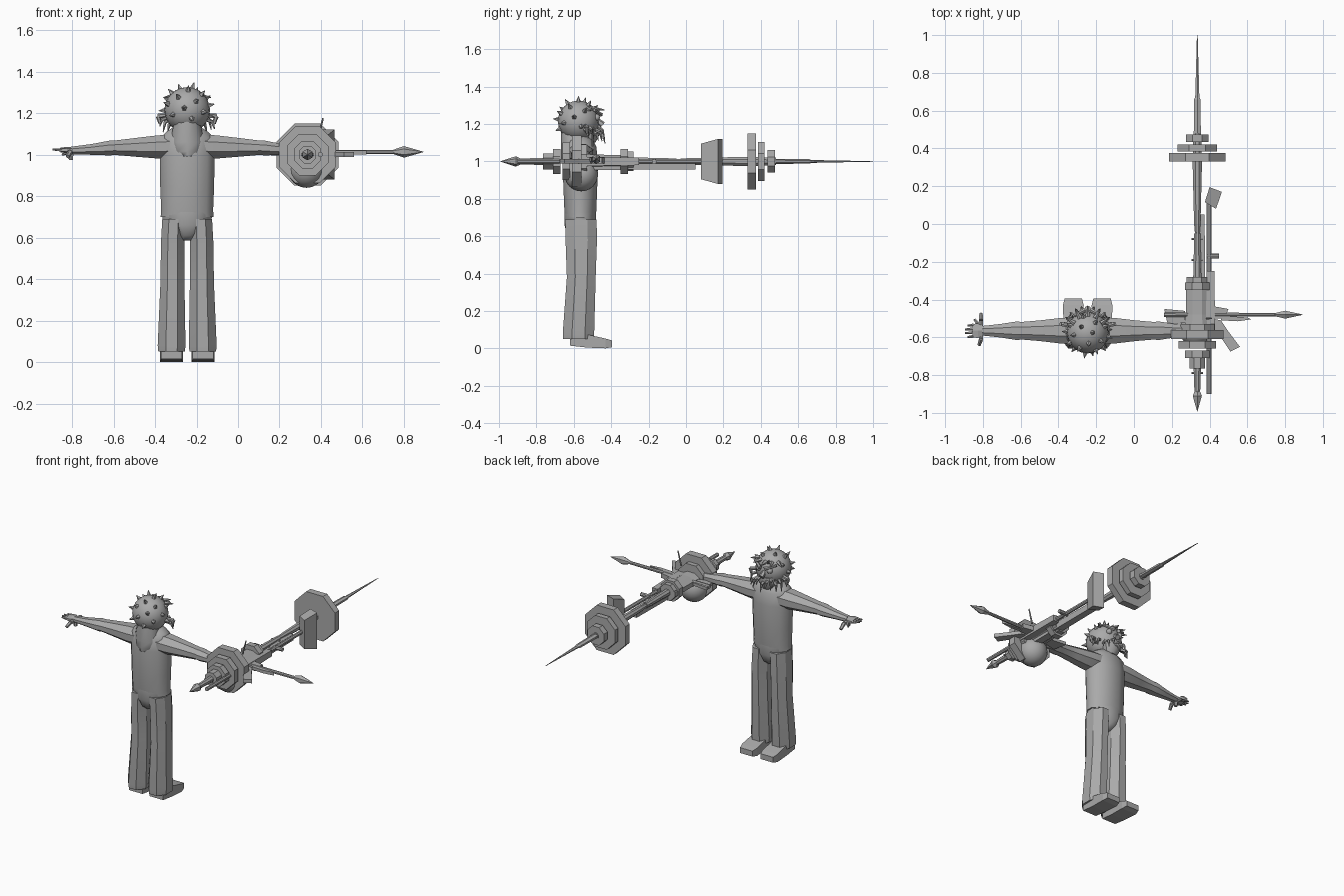
import bpy, bmesh, math
from mathutils import Vector

if "Cube" in bpy.data.objects:
    bpy.data.objects.remove(bpy.data.objects["Cube"], do_unlink=True)

GREY = (0.4, 0.4, 0.4, 1)
grey = bpy.data.materials.new("plain grey")
grey.use_nodes = True
grey.diffuse_color = GREY
grey.node_tree.nodes["Principled BSDF"].inputs["Base Color"].default_value = GREY

MID_X, MID_Y = -0.245, -0.565       # centre of the figure
SHAFT_X, SHAFT_Z = 0.335, 1.0       # axis of the long weapon


def finish(name, bm, smooth=None):
    bmesh.ops.recalc_face_normals(bm, faces=bm.faces)
    mesh = bpy.data.meshes.new(name)
    bm.to_mesh(mesh)
    bm.free()
    mesh.materials.append(grey)
    obj = bpy.data.objects.new(name, mesh)
    bpy.context.collection.objects.link(obj)
    if smooth:
        bpy.ops.object.select_all(action="DESELECT")
        obj.select_set(True)
        bpy.context.view_layer.objects.active = obj
        bpy.ops.object.shade_smooth_by_angle(angle=math.radians(smooth))
    return obj


def place(axis, along, u, v):
    return {"X": (along, u, v), "Y": (u, along, v), "Z": (u, v, along)}[axis]


def loft(name, axis, sections, sides=8, smooth=None):
    """Skin over rings given as (position, centre u, centre v, half u, half v)."""
    bm = bmesh.new()
    rings = []
    grow = 1 / math.cos(math.pi / sides)
    for along, cu, cv, hu, hv in sections:
        ring = []
        for i in range(sides):
            a = math.tau * (i + 0.5) / sides
            ring.append(bm.verts.new(place(axis, along, cu + hu * grow * math.cos(a),
                                           cv + hv * grow * math.sin(a))))
        rings.append(ring)
    for low, high in zip(rings, rings[1:]):
        for i in range(sides):
            j = (i + 1) % sides
            bm.faces.new((low[i], low[j], high[j], high[i]))
    bm.faces.new(rings[0])
    bm.faces.new(rings[-1])
    return finish(name, bm, smooth)


def turned(name, profile, sides=8, x=SHAFT_X, z=SHAFT_Z, flat=1.0):
    """Turned part along y from (y, radius) pairs."""
    return loft(name, "Y", [(y, x, z, r, r * flat) for y, r in profile], sides)


def chain(name, points, radii, sides=6):
    """Tapering limb through points."""
    bm = bmesh.new()
    for a, b, ra, rb in zip(points, points[1:], radii, radii[1:]):
        a, b = Vector(a), Vector(b)
        turn = (b - a).to_track_quat("Z", "Y").to_matrix().to_4x4()
        turn.translation = (a + b) / 2
        bmesh.ops.create_cone(bm, cap_ends=True, segments=sides, radius1=ra,
                              radius2=rb, depth=(b - a).length, matrix=turn)
    return finish(name, bm)


def plate(name, outline, low, high):
    """Flat slab from an x, y outline."""
    bm = bmesh.new()
    face = bm.faces.new([bm.verts.new((x, y, low)) for x, y in outline])
    up = bmesh.ops.extrude_face_region(bm, geom=[face])["geom"]
    bmesh.ops.translate(bm, vec=(0, 0, high - low),
                        verts=[v for v in up if isinstance(v, bmesh.types.BMVert)])
    return finish(name, bm)


def ball(name, centre, radius):
    bm = bmesh.new()
    bmesh.ops.create_uvsphere(bm, u_segments=20, v_segments=12, radius=radius)
    bmesh.ops.translate(bm, verts=bm.verts, vec=centre)
    return finish(name, bm, 60)


# Torso, pelvis and neck cloth
body = [(.7, .128, .08), (.73, .125, .085), (.85, .13, .09), (1.0, .132, .095),
        (1.08, .13, .085), (1.11, .1, .07), (1.14, .055, .05)]
loft("torso", "Z", [(z, MID_X, MID_Y, w, d) for z, w, d in body], 12, 50)
hips = [(.585, .03, .04), (.61, .055, .07), (.66, .115, .085), (.73, .122, .084)]
loft("pelvis", "Z", [(z, MID_X, MID_Y, w, d) for z, w, d in hips], 12, 40)
cloth = [(.99, .04), (1.015, .075), (1.06, .082), (1.17, .06), (1.2, .05)]
loft("neck_cloth", "Z", [(z, MID_X, -.6, w, .066) for z, w in cloth], 10, 50)

# Legs, feet, arms and hands
for side, tag in ((-1, "right"), (1, "left")):
    def at(offset):
        return MID_X + side * offset

    leg = [(.05, .075, .064, -.575, .082), (.08, .075, .067, -.575, .084),
           (.38, .071, .058, -.56, .077), (.58, .07, .056, -.56, .084),
           (.69, .065, .055, -.562, .084)]
    loft(tag + "_leg", "Z", [(z, at(c), y, w, d) for z, c, w, y, d in leg], 8, 25)
    foot = [(-.62, .05, .045, .03), (-.53, .052, .04, .035),
            (-.43, .055, .027, .026), (-.395, .046, .025, .018)]
    loft(tag + "_foot", "Y", [(y, at(.076), z, w, h) for y, w, z, h in foot], 4)
    arm = [(.08, 1.04, .07, .055), (.14, 1.037, .068, .056), (.25, 1.035, .055, .045),
           (.355, 1.033, .046, .034), (.37, 1.032, .05, .036), (.46, 1.025, .036, .026),
           (.56, 1.02, .025, .018)]
    loft(tag + "_arm", "X", [(at(c), MID_Y, z, d, h) for c, z, d, h in arm], 8, 25)
    loft(tag + "_palm", "X", [(at(.55), MID_Y, 1.02, .022, .015),
                              (at(.58), MID_Y, 1.022, .038, .013),
                              (at(.61), MID_Y, 1.022, .036, .01)], 6)
    for i in range(4):
        y = MID_Y + (i - 1.5) * .02
        reach = .655 - .012 * abs(i - 1.5)
        chain(f"{tag}_finger_{i}", [(at(.605), y, 1.022), (at(reach), y * 1.005, 1.024)],
              [.009, .005], 5)
    chain(tag + "_thumb", [(at(.57), MID_Y + .025, 1.015), (at(.6), MID_Y + .06, 1.0)],
          [.011, .006], 5)

# Grip bar held in the right hand
chain("hand_grip", [(-.82, -.64, .99), (-.81, -.61, 1.012), (-.81, -.51, 1.012),
                    (-.81, -.475, .985)], [.01, .013, .013, .01])
chain("hand_grip_hook", [(-.805, MID_Y, 1.01), (-.805, MID_Y, .975)], [.014, .011])

# Spiked head
HEAD = Vector((MID_X, -.575, 1.215))
ball("head", HEAD, .11)
COUNT = 34
for i in range(COUNT):
    up = 1 - 2 * (i + .5) / COUNT
    turn = i * math.pi * (3 - math.sqrt(5))
    out = Vector((math.cos(turn), math.sin(turn), 0)) * math.sqrt(1 - up * up)
    out.z = up
    if up > -.45 and not (out.y > .5 and up < .5):
        chain(f"head_spike_{i}", [HEAD + out * .1, HEAD + out * .138], [.017, .001], 5)

# Face: jaw, brow, eyes and hanging locks
loft("jaw", "Z", [(1.1, MID_X, -.515, .035, .03), (1.15, MID_X, -.505, .06, .045),
                  (1.185, MID_X, -.51, .065, .045)], 8, 40)
chain("nose", [(MID_X, -.48, 1.225), (MID_X, -.445, 1.195)], [.012, .018])
for side in (-1, 1):
    ball("eye", (MID_X + side * .04, -.478, 1.235), .018)
    chain("brow", [(MID_X + side * .015, -.455, 1.25), (MID_X + side * .08, -.49, 1.275)],
          [.012, .008])
    chain("ear_ring", [(MID_X + side * .1, -.54, 1.19), (MID_X + side * .14, -.53, 1.185),
                       (MID_X + side * .13, -.53, 1.15)], [.01, .012, .008])
for i in range(11):
    a = (i - 5) * .24
    out = Vector((math.sin(a), math.cos(a), 0))
    top = HEAD + out * .09 + Vector((0, 0, -.03 - .012 * (i % 3)))
    chain(f"beard_lock_{i}", [top, top + out * .04 + Vector((0, 0, -.015)),
                              top + out * .052 + Vector((0, 0, -.05 - .015 * (i % 2)))],
          [.011, .009, .002], 5)
    if i % 2:
        crest = HEAD + out * .085 + Vector((0, 0, .065))
        chain(f"hair_lock_{i}", [crest, crest + out * .055 + Vector((0, 0, -.005))],
              [.014, .002], 5)

# Long weapon: spike, shaft and stacked octagonal discs
turned("rear_spike", [(.46, .019), (.66, .017), (.67, .011), (1.0, .002)], 6, flat=.6)
turned("rear_shaft", [(-.1, .008), (.0, .017), (.33, .025), (.48, .02)])
turned("middle_shaft", [(-.3, .022), (-.05, .016)])
turned("front_shaft", [(-.93, .014), (-.74, .02)])
turned("front_point", [(-.992, .001), (-.91, .024), (-.88, .012)], 6)
turned("weapon_core", [(-.56, .07), (-.48, .06), (-.28, .058)], flat=.6)
discs = [(.33, .375, .15), (.385, .42, .104), (.435, .475, .06),
         (-.61, -.56, .138), (-.66, -.62, .1), (-.71, -.67, .066), (-.765, -.71, .042),
         (-.56, -.53, .09), (-.35, -.31, .066), (-.31, -.28, .052)]
for i, (start, end, radius) in enumerate(discs):
    turned(f"weapon_disc_{i}", [(start, radius), (end, radius)])
for y in (-.79, -.08, -.19):
    chain("shaft_collar", [(.305, y, 1.0), (.365, y, 1.0)], [.006, .006])
loft("under_rail", "Y", [(-.55, .352, .978, .025, .024), (.05, .352, .978, .022, .02)], 4)
ball("weapon_ball", (.33, -.56, .93), .09)
chain("upright_pin", [(.385, -.5, 1.08), (.41, -.5, 1.175)], [.006, .004])

# Rifle on the outer side: barrel, body, butt, knob and curved magazine
turned("rifle_barrel", [(-.9, .012), (.12, .012)], x=.397)
turned("rifle_body", [(-.56, .025), (-.25, .02)], 4, x=.405)
chain("rifle_knob", [(.385, -.17, 1.0), (.45, -.17, 1.0)], [.013, .013], 8)
bm = bmesh.new()
butt = [((.375, .116), .095), ((.434, .08), .095), ((.465, .17), .12), ((.4, .195), .12)]
low, high = [[bm.verts.new((x, y, SHAFT_Z + s * h)) for (x, y), h in butt] for s in (-1, 1)]
bm.faces.new(low)
bm.faces.new(high)
for i in range(len(butt)):
    j = (i + 1) % len(butt)
    bm.faces.new((low[i], low[j], high[j], high[i]))
finish("rifle_butt", bm)
plate("rifle_magazine", [(.41, -.5), (.46, -.51), (.5, -.57), (.56, -.65),
                         (.51, -.675), (.46, -.6), (.41, -.56)], .988, 1.012)

# Sideways arrow with blade, fletching and head
loft("arrow_shaft", "X", [(.16, -.48, 1.01, .012, .012), (.8, -.48, 1.013, .009, .009)])
loft("arrow_head", "X", [(.745, -.48, 1.013, .008, .008), (.8, -.48, 1.013, .021, .024),
                         (.893, -.48, 1.013, .001, .001)], 6)
plate("arrow_fletching", [(.16, -.45), (.27, -.46), (.27, -.52), (.18, -.54)], .995, 1.015)
plate("arrow_blade", [(.39, -.43), (.5, -.45), (.48, -.5), (.39, -.5)], .99, 1.02)
plate("arrow_fin", [(.46, -.485), (.6, -.495), (.62, -.505), (.55, -.515), (.46, -.51)],
      1.0, 1.02)
